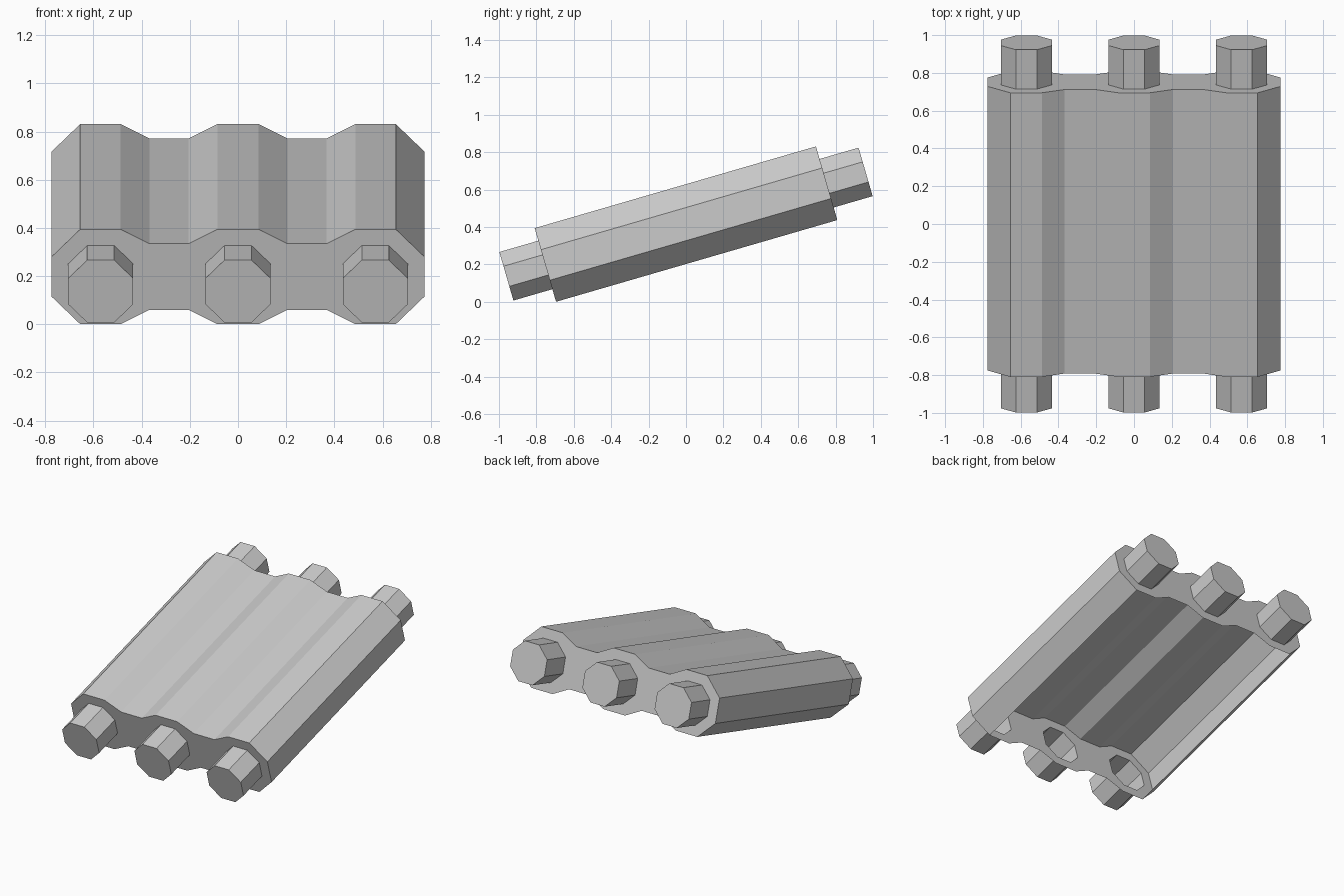
import bpy, bmesh
from math import radians, cos, sin, pi
from mathutils import Matrix

if "Cube" in bpy.data.objects:
    bpy.data.objects.remove(bpy.data.objects["Cube"])

BODY, ROD, SPACING = 0.783, 1.0, 0.57      # half lengths, rod spacing
TILT = Matrix.Translation((0, 0, 0.416)) @ Matrix.Rotation(radians(16.2), 4, 'X')


def octagon(cx, apothem=0.135):
    r = apothem / cos(pi / 8)
    return [(cx + r * cos(pi / 8 + i * pi / 4), r * sin(pi / 8 + i * pi / 4)) for i in range(8)]


def ring(bm, pts, y):
    return [bm.verts.new((x, y, w)) for x, w in pts]


def loop_edges(bm, vs):
    return [bm.edges.new((vs[i], vs[(i + 1) % len(vs)])) for i in range(len(vs))]


def finish(bm, name):
    bmesh.ops.recalc_face_normals(bm, faces=bm.faces)
    bm.transform(TILT)
    me = bpy.data.meshes.new(name)
    bm.to_mesh(me)
    bm.free()
    bpy.context.collection.objects.link(bpy.data.objects.new(name, me))


# Wavy outline: right half of the top edge, mirrored left and then down
half = [(0.085, 0.205), (0.205, 0.143), (0.368, 0.143), (0.488, 0.205), (0.655, 0.205), (0.775, 0.085)]
top = [(-x, w) for x, w in reversed(half)] + half
outline = top + [(x, -w) for x, w in reversed(top)]
n = len(outline)

# Body shell: top and sides, open underneath
bm = bmesh.new()
f, b = ring(bm, outline, -BODY), ring(bm, outline, BODY)
for i in range(n):
    j = (i + 1) % n
    under = outline[i][1] < 0 and outline[j][1] < 0
    chamfer = max(abs(outline[i][0]), abs(outline[j][0])) > 0.7
    if not under or chamfer:
        bm.faces.new((f[i], f[j], b[j], b[i]))
finish(bm, "body_shell")

# End plates, with openings where the rods join
for name, y in (("front_plate", -BODY), ("back_plate", BODY)):
    bm = bmesh.new()
    edges = loop_edges(bm, ring(bm, outline, y))
    for k in (-1, 0, 1):
        edges += loop_edges(bm, ring(bm, octagon(k * SPACING), y))
    bmesh.ops.triangle_fill(bm, use_beauty=True, use_dissolve=False, edges=edges, normal=(0, 1, 0))
    finish(bm, name)

# Hollow rod stubs, closed at their outer ends
for name, s in (("front_rod", -1), ("back_rod", 1)):
    for k in (-1, 0, 1):
        bm = bmesh.new()
        pts = octagon(k * SPACING)
        a, c = ring(bm, pts, s * BODY), ring(bm, pts, s * ROD)
        for i in range(8):
            j = (i + 1) % 8
            bm.faces.new((a[i], a[j], c[j], c[i]))
        bm.faces.new(c)
        finish(bm, f"{name}_{k + 2}")
